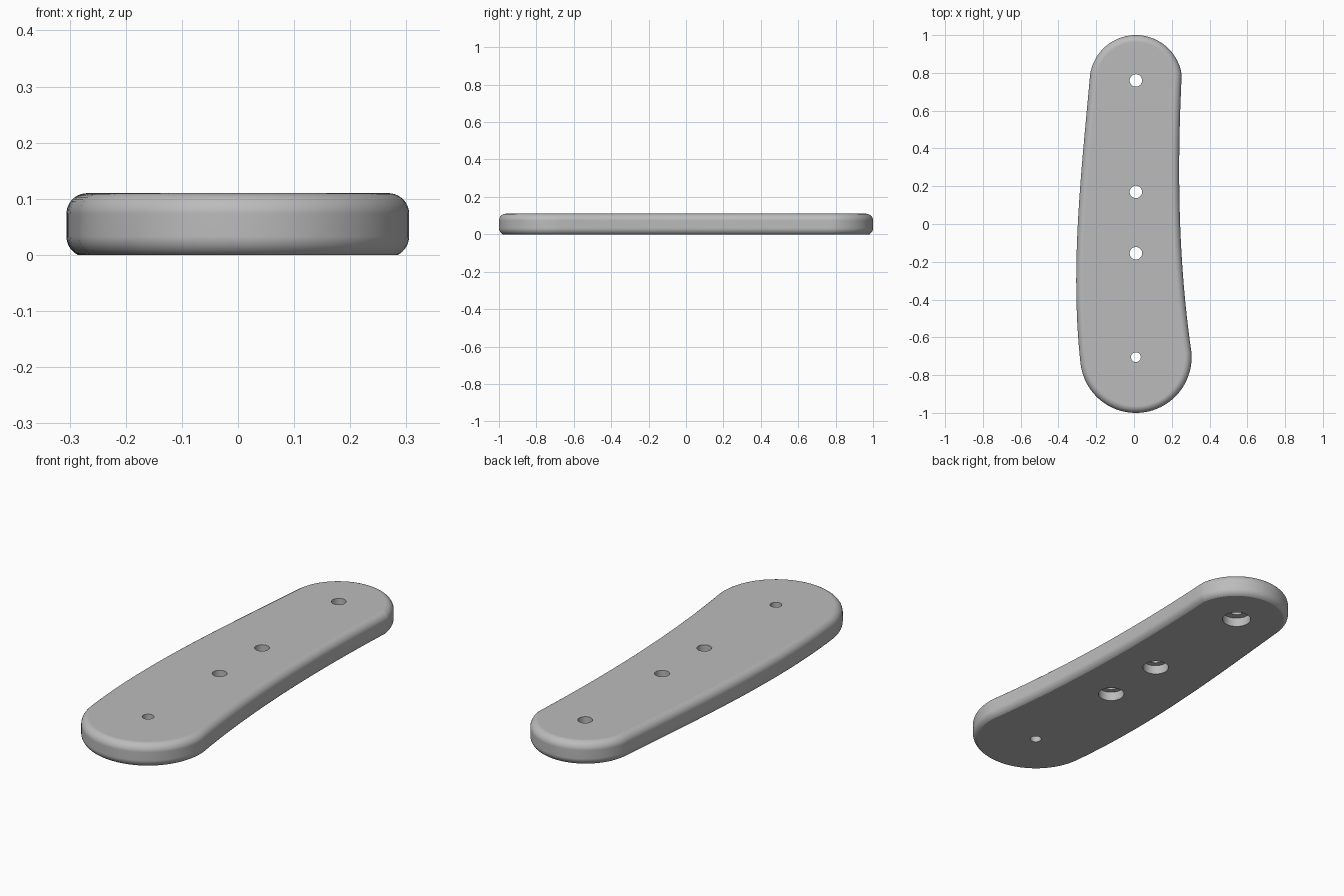
import bpy, bmesh, math
from mathutils import Vector
from mathutils.geometry import interpolate_bezier

cube = bpy.data.objects.get("Cube")
if cube:
    bpy.data.objects.remove(cube)

HEIGHT = 0.11
ROUND = 0.037      # radius of the rounded rim
LOW = 0.033        # height of the lower rounding's centre


def arc(cx, cy, r, start, end, n):
    angles = [math.radians(start + (end - start) * i / n) for i in range(n + 1)]
    return [Vector((cx + r * math.cos(a), cy + r * math.sin(a), 0)) for a in angles]


def side(a, b, x1, x2, n=32):
    """Gently curved long edge between two end arcs, without its end points."""
    c1, c2 = a.lerp(b, 1 / 3), a.lerp(b, 2 / 3)
    c1.x, c2.x = x1, x2
    return interpolate_bezier(a, c1, c2, b, n)[1:-1]


def new_object(name, bm):
    bmesh.ops.recalc_face_normals(bm, faces=bm.faces)
    mesh = bpy.data.meshes.new(name)
    bm.to_mesh(mesh)
    bm.free()
    obj = bpy.data.objects.new(name, mesh)
    bpy.context.collection.objects.link(obj)
    return obj


def skin(bm, rings):
    """Join equal rings of points into a closed solid."""
    loops = [[bm.verts.new(p) for p in ring] for ring in rings]
    n = len(loops[0])
    for a, b in zip(loops, loops[1:]):
        for i in range(n):
            j = (i + 1) % n
            bm.faces.new((a[i], a[j], b[j], b[i]))
    bm.faces.new(loops[0][::-1])
    bm.faces.new(loops[-1])


# Plan outline, counter-clockwise
back = arc(0.01, 0.755, 0.245, 8, 172, 40)
front = arc(0.01, -0.705, 0.295, 187, 365, 44)
outline = (back + side(back[-1], front[0], -0.278, -0.34)
           + front + side(front[-1], back[0], 0.233, 0.228))

# Mitred inward directions
inward = []
for i, p in enumerate(outline):
    d1 = (p - outline[i - 1]).normalized()
    d2 = (outline[(i + 1) % len(outline)] - p).normalized()
    n1, n2 = Vector((-d1.y, d1.x, 0)), Vector((-d2.y, d2.x, 0))
    inward.append((n1 + n2) / (1 + n1.dot(n2)))

# Rim section: (inset, height), cut off sharply at the base, fully rounded on top
cut = math.asin(LOW / ROUND)
rim = []
for i in range(9):
    a = -cut * (1 - i / 8)
    rim.append((ROUND * (1 - math.cos(a)), LOW + ROUND * math.sin(a)))
for i in range(11):
    a = math.pi / 2 * i / 10
    rim.append((ROUND * (1 - math.cos(a)), HEIGHT - ROUND + ROUND * math.sin(a)))

bm = bmesh.new()
skin(bm, [[p + n * inset + Vector((0, 0, z)) for p, n in zip(outline, inward)]
          for inset, z in rim])
plate = new_object("curved_plate", bm)

# Screw holes: (y, radius, counterbore radius from below)
BORE = 0.045
bm = bmesh.new()
for y, r, wide in ((0.76, 0.033, 0.066), (0.17, 0.033, 0.06),
                   (-0.155, 0.033, 0.06), (-0.705, 0.026, None)):
    steps = [(r, -0.05), (r, 0.2)]
    if wide:
        steps = [(wide, -0.05), (wide, BORE), (r, BORE), (r, 0.2)]
    skin(bm, [[p + Vector((0, 0, z)) for p in arc(0.01, y, radius, 0, 360, 32)[:-1]]
              for radius, z in steps])
cutter = new_object("hole_cutter", bm)
cutter.hide_render = True

bpy.ops.object.select_all(action='DESELECT')
plate.select_set(True)
bpy.context.view_layer.objects.active = plate
drill = plate.modifiers.new("holes", 'BOOLEAN')
drill.operation = 'DIFFERENCE'
drill.solver = 'EXACT'
drill.object = cutter
bpy.ops.object.modifier_apply(modifier=drill.name)
bpy.data.objects.remove(cutter)

# Smooth rim with flat-looking broad faces
bpy.ops.object.shade_smooth_by_angle(angle=math.radians(30))
weights = plate.modifiers.new("clean_normals", 'WEIGHTED_NORMAL')
weights.keep_sharp = True

# Plain grey
grey = bpy.data.materials.new("light_grey")
grey.use_nodes = True
colour = (0.5, 0.5, 0.5, 1)
grey.diffuse_color = colour
grey.node_tree.nodes["Principled BSDF"].inputs["Base Color"].default_value = colour
plate.data.materials.clear()
plate.data.materials.append(grey)
